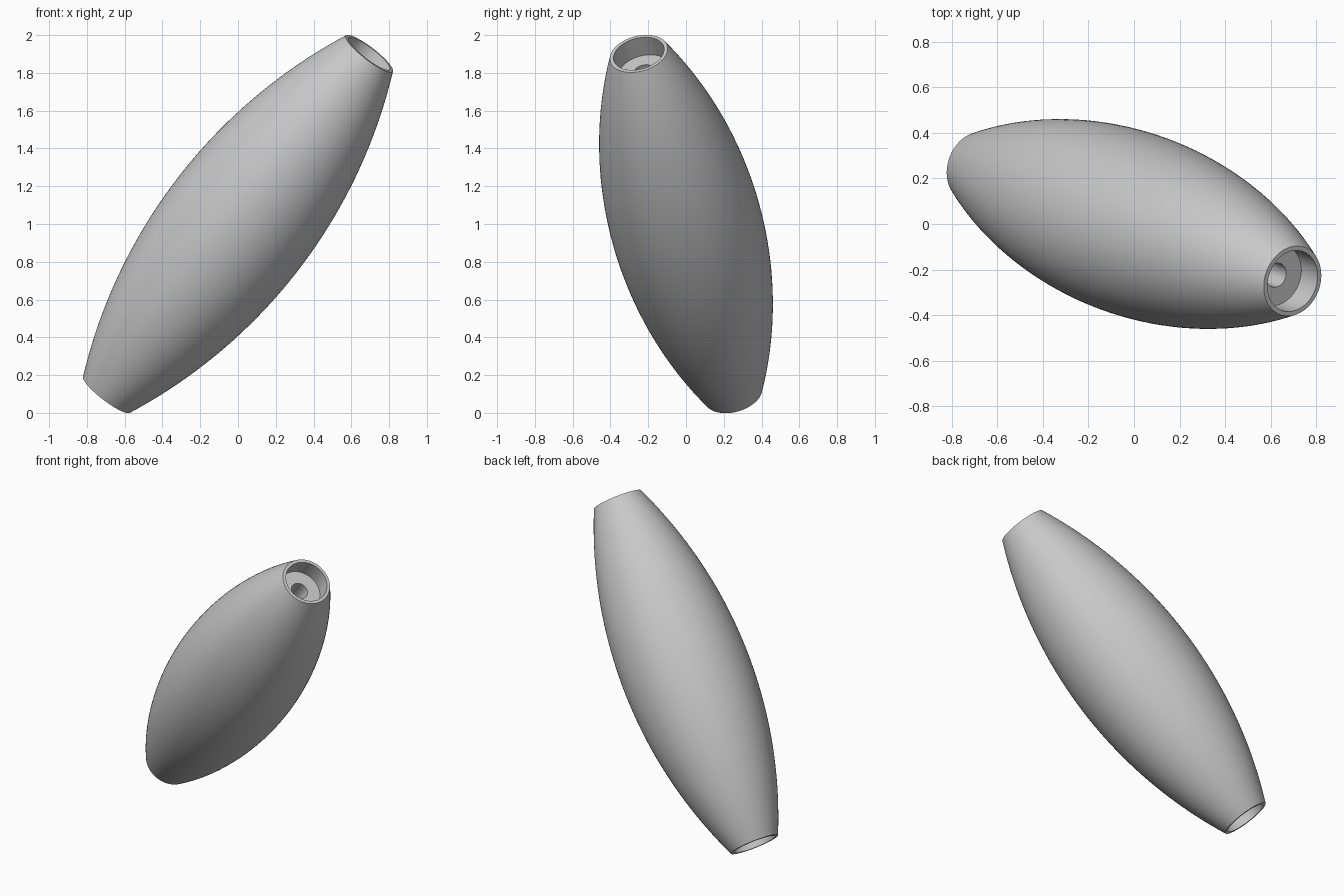
import bpy
import bmesh
import math
from mathutils import Vector

cube = bpy.data.objects.get("Cube")
if cube:
    bpy.data.objects.remove(cube, do_unlink=True)

# Main dimensions
END = Vector((0.695, -0.25, 0.902))   # centre to the upper end
HALF = END.length
MID_R, END_R = 0.402, 0.157
RECESS_R, RECESS_DEPTH, BORE_R = 0.137, 0.12, 0.054
SEGMENTS, STEPS = 96, 40

# Grey material
grey = bpy.data.materials.new("grey")
grey.use_nodes = True
grey.diffuse_color = (0.58, 0.58, 0.58, 1)
grey.node_tree.nodes["Principled BSDF"].inputs["Base Color"].default_value = grey.diffuse_color

# Closed half section: bulging arc outside, recess and bore inside
sag = MID_R - END_R
arc_r = (HALF ** 2 + sag ** 2) / (2 * sag)
profile = []
for i in range(STEPS + 1):
    s = HALF * (2 * i / STEPS - 1)
    profile.append((MID_R - arc_r + math.sqrt(arc_r ** 2 - s ** 2), s))
floor = HALF - RECESS_DEPTH
inner = [(RECESS_R, HALF), (RECESS_R, floor), (BORE_R, floor)]
profile += inner + [(r, -s) for r, s in reversed(inner)]

# Revolve the section around its axis
bm = bmesh.new()
rings = []
for k in range(SEGMENTS):
    a = math.tau * k / SEGMENTS
    rings.append([bm.verts.new((r * math.cos(a), r * math.sin(a), s)) for r, s in profile])
count = len(profile)
for k, ring in enumerate(rings):
    following = rings[(k + 1) % SEGMENTS]
    for j in range(count):
        n = (j + 1) % count
        bm.faces.new((ring[j], following[j], following[n], ring[n]))
bmesh.ops.recalc_face_normals(bm, faces=bm.faces)
mesh = bpy.data.meshes.new("barrel_handle")
bm.to_mesh(mesh)
bm.free()
mesh.materials.append(grey)

# Place the leaning handle
handle = bpy.data.objects.new("barrel_handle", mesh)
bpy.context.collection.objects.link(handle)
handle.rotation_euler = END.to_track_quat("Z", "Y").to_euler()
handle.location = (0, 0, 1)

# Smooth sides with crisp rims
bpy.ops.object.select_all(action="DESELECT")
handle.select_set(True)
bpy.context.view_layer.objects.active = handle
bpy.ops.object.shade_smooth_by_angle(angle=math.radians(35))
